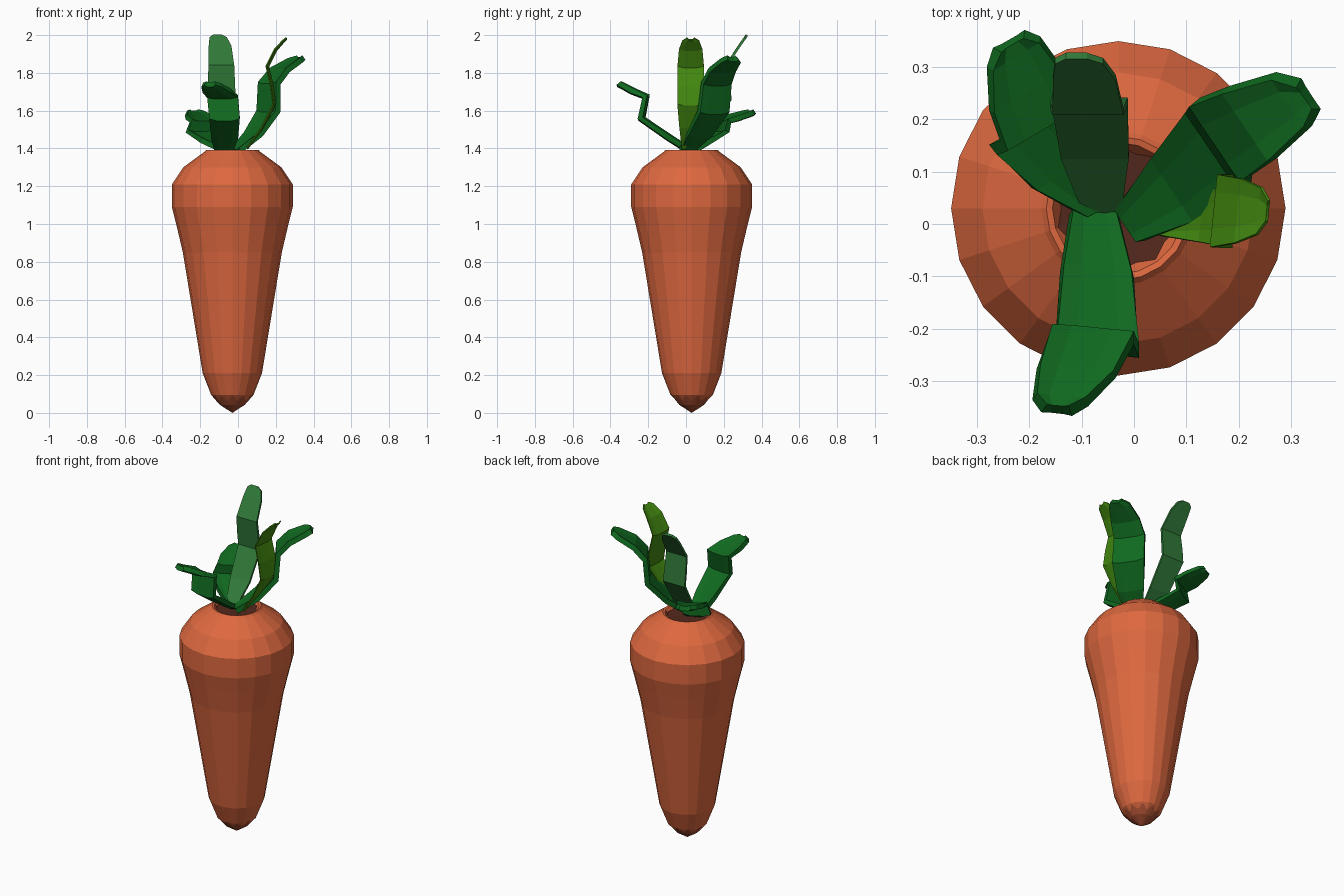
import bpy, math
from mathutils import Vector

CX, CY, SIDES = -0.03, 0.03, 20


def material(name, rgb):
    m = bpy.data.materials.new(name)
    m.diffuse_color = (*rgb, 1)
    return m


ORANGE = material("orange", (0.73, 0.14, 0.05))
ROOT = material("root_brown", (0.38, 0.075, 0.03))
SOIL = material("dark_brown", (0.09, 0.022, 0.012))
GREEN = material("leaf_green", (0.005, 0.14, 0.014))
SAGE = material("leaf_sage", (0.03, 0.19, 0.04))
LIME = material("leaf_lime", (0.055, 0.25, 0.005))


def make(name, verts, faces, mat):
    me = bpy.data.meshes.new(name)
    me.from_pydata(verts, [], faces)
    me.materials.append(mat)
    ob = bpy.data.objects.new(name, me)
    bpy.context.collection.objects.link(ob)
    return ob


def lathe(name, profile, mat):
    """Profile rows: radius, z, zigzag in radius, zigzag in z. Radius 0 is a pole."""
    verts, rings, faces = [], [], []
    for r, z, zr, zz in profile:
        start, n = len(verts), SIDES if r else 1
        for i in range(n):
            a = i * math.tau / SIDES
            s = (1 if i % 2 else -1) if r else 0
            verts.append((CX + (r + s * zr) * math.cos(a),
                          CY + (r + s * zr) * math.sin(a), z + s * zz))
        rings.append((start, n))
    for (a, na), (b, nb) in zip(rings, rings[1:]):
        for i in range(SIDES):
            j = (i + 1) % SIDES
            if na == 1:
                faces.append((a, b + j, b + i))
            elif nb == 1:
                faces.append((a + i, a + j, b))
            else:
                faces.append((a + i, a + j, b + j, b + i))
    return make(name, verts, faces, mat)


# Root body, with jagged boundaries to the brown tip and the brown crown
tip_ring = (0.095, 0.078, 0.010, 0.014)
crown_ring = (0.115, 1.372, 0.006, 0)
lathe("root_tip", [(0, 0, 0, 0), (0.066, 0.043, 0, 0), tip_ring], ROOT)
lathe("carrot_body", [tip_ring, (0.112, 0.095, 0, 0), (0.157, 0.21, 0, 0),
                      (0.262, 0.85, 0, 0), (0.295, 0.99, 0, 0), (0.32, 1.09, 0, 0),
                      (0.32, 1.21, 0, 0), (0.26, 1.30, 0, 0), (0.148, 1.382, 0, 0),
                      (0.138, 1.393, 0, 0), (0.126, 1.39, 0, 0), crown_ring], ORANGE)
lathe("crown", [crown_ring, (0, 1.365, 0, 0)], SOIL)


def leaf(name, stations, side, thick, mat, cup=0.012):
    """Folded strip: each station is x, y, z of the middle and half width."""
    side = Vector((*side, 0)).normalized()
    verts, faces = [], []
    steps = (-1, -0.5, 0.5, 1)
    for k, (x, y, z, w) in enumerate(stations):
        for t in steps:
            p = Vector((x, y, z)) + side * w * t
            p.z += cup * (t * t - 0.5)
            verts.append(p)
    for k in range(len(stations) - 1):
        for i in range(3):
            a = k * 4 + i
            faces.append((a, a + 1, a + 5, a + 4))
    ob = make(name, verts, faces, mat)
    s = ob.modifiers.new("thickness", "SOLIDIFY")
    s.thickness = thick
    s.offset = 0
    return ob


# Five leaves rising from the crown, each bending out, up and out again
leaf("leaf_right", [(-0.01, 0.0, 1.385, 0.04), (0.08, 0.07, 1.47, 0.075),
                    (0.16, 0.145, 1.59, 0.092), (0.165, 0.16, 1.74, 0.088),
                    (0.22, 0.19, 1.81, 0.08), (0.30, 0.235, 1.86, 0.058),
                    (0.332, 0.245, 1.875, 0.03)],
     (0.56, -0.83), 0.03, GREEN)
leaf("leaf_far_right", [(0.05, -0.01, 1.40, 0.012), (0.13, 0.01, 1.51, 0.045),
                        (0.192, 0.022, 1.63, 0.068), (0.178, 0.025, 1.73, 0.071),
                        (0.155, 0.025, 1.83, 0.07), (0.20, 0.025, 1.92, 0.062),
                        (0.24, 0.025, 1.965, 0.045), (0.256, 0.025, 1.98, 0.02)],
     (-0.1, -1), 0.006, LIME)
leaf("leaf_back", [(-0.06, 0.02, 1.385, 0.035), (-0.075, 0.13, 1.50, 0.065),
                   (-0.085, 0.235, 1.66, 0.073), (-0.088, 0.225, 1.75, 0.072),
                   (-0.088, 0.215, 1.84, 0.068), (-0.095, 0.28, 1.94, 0.06),
                   (-0.105, 0.312, 1.985, 0.046), (-0.11, 0.322, 2.0, 0.02)],
     (1, 0), 0.014, SAGE, 0.0)
leaf("leaf_front", [(-0.075, 0.02, 1.385, 0.045), (-0.07, -0.09, 1.455, 0.068),
                    (-0.07, -0.235, 1.555, 0.08), (-0.08, -0.21, 1.67, 0.08),
                    (-0.11, -0.28, 1.70, 0.073), (-0.14, -0.335, 1.73, 0.05),
                    (-0.147, -0.355, 1.74, 0.025)],
     (-1, 0.1), 0.028, GREEN)
leaf("leaf_back_left", [(-0.06, 0.035, 1.39, 0.04), (-0.135, 0.10, 1.435, 0.065),
                        (-0.205, 0.18, 1.485, 0.075), (-0.18, 0.19, 1.54, 0.08),
                        (-0.205, 0.255, 1.56, 0.078), (-0.228, 0.325, 1.582, 0.055),
                        (-0.236, 0.348, 1.59, 0.03)],
     (0.85, 0.5), 0.028, GREEN)
